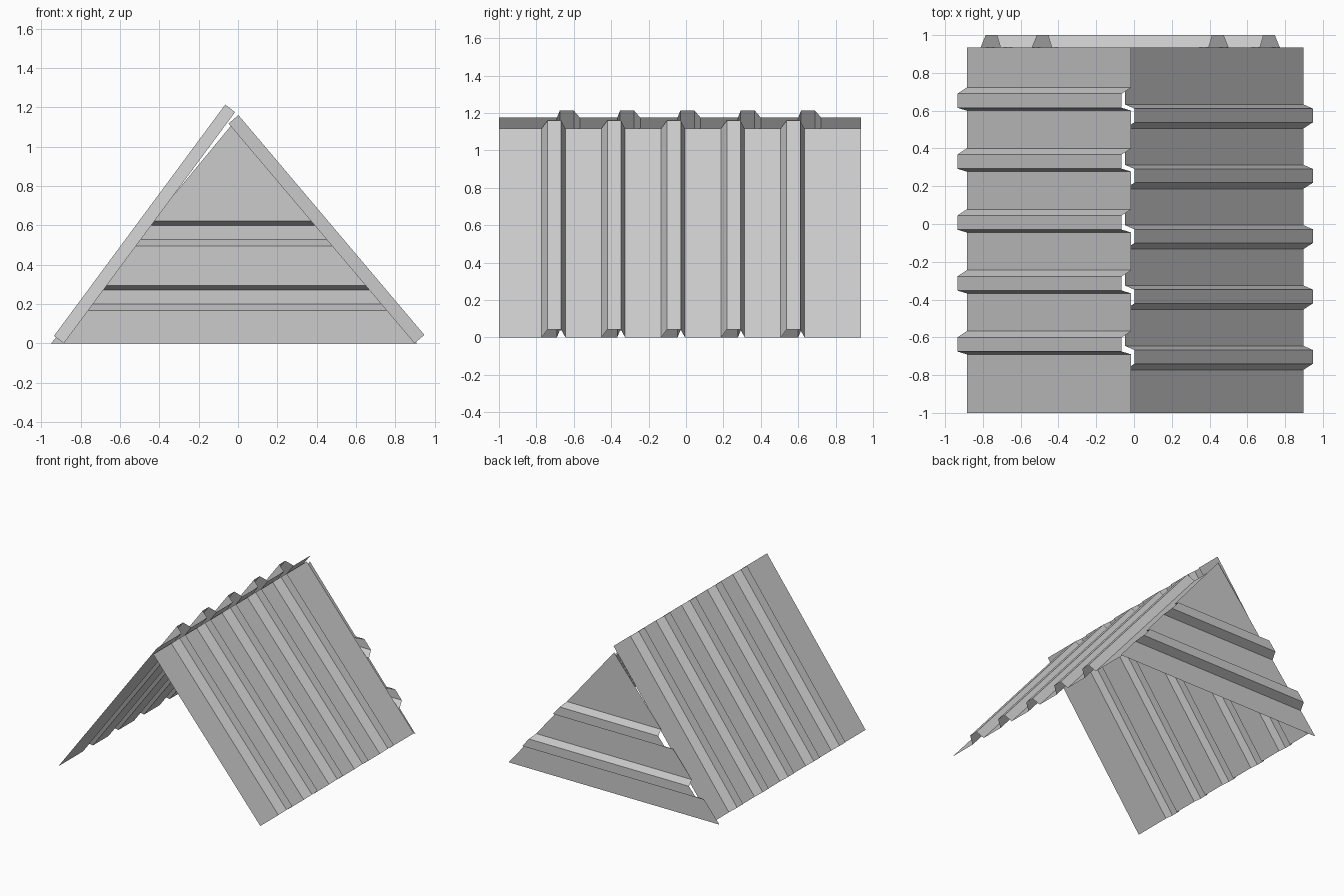
import bpy, bmesh
from mathutils import Vector

if "Cube" in bpy.data.objects:
    bpy.data.objects.remove(bpy.data.objects["Cube"])


def ribbed_profile(start, end, first, pitch, count, steps):
    """Cross-section of a ribbed sheet: (position, 0 = valley / 1 = rib crest)."""
    pts = [(start, 0)]
    for i in range(count):
        for s, h in zip(steps, (0, 1, 1, 0)):
            pts.append((first + i * pitch + s, h))
    return pts + [(end, 0)]


def sheet(name, profile, edge_a, edge_b):
    """Skin a thin sheet between two edges that follow the same profile."""
    bm = bmesh.new()
    rows = [(bm.verts.new(edge_a(p, h)), bm.verts.new(edge_b(p, h)))
            for p, h in profile]
    for (a, b), (c, d) in zip(rows, rows[1:]):
        bm.faces.new((a, b, d, c))
    bmesh.ops.remove_doubles(bm, verts=bm.verts, dist=1e-5)
    mesh = bpy.data.meshes.new(name)
    bm.to_mesh(mesh)
    bm.free()
    obj = bpy.data.objects.new(name, mesh)
    bpy.context.collection.objects.link(obj)
    return obj


def roof_panel(name, low, high, rise, profile):
    """Sloping sheet; low/high are (x, z) edges, rise is the rib offset (x, z)."""
    def edge(end):
        return lambda y, h: Vector((end[0] + rise[0] * h, y, end[1] + rise[1] * h))
    sheet(name, profile, edge(low), edge(high))


Y_FRONT, Y_BACK = -1.0, 0.935

# Left roof panel, overlapping the ridge
roof_panel("left_roof_panel", (-0.885, 0), (-0.015, 1.175), (-0.05, 0.038),
           ribbed_profile(Y_FRONT, Y_BACK, -0.69, 0.3225, 5, (0, 0.015, 0.09, 0.123)))

# Right roof panel
roof_panel("right_roof_panel", (0.897, 0), (-0.048, 1.117), (0.05, 0.043),
           ribbed_profile(Y_FRONT, Y_BACK, -0.772, 0.3195, 5, (0, 0.032, 0.105, 0.127)))

# Triangular back panel with two horizontal ribs
LEFT, RIGHT, APEX_X, APEX_Z = -0.95, 0.91, -0.02, 1.125


def gable_edge(x0):
    return lambda z, h: Vector((x0 + (APEX_X - x0) * z / APEX_Z,
                                Y_BACK + 0.065 * h, z))


sheet("back_panel",
      ribbed_profile(0, APEX_Z, 0.167, 0.328, 2, (0, 0.032, 0.104, 0.127)),
      gable_edge(LEFT), gable_edge(RIGHT))
